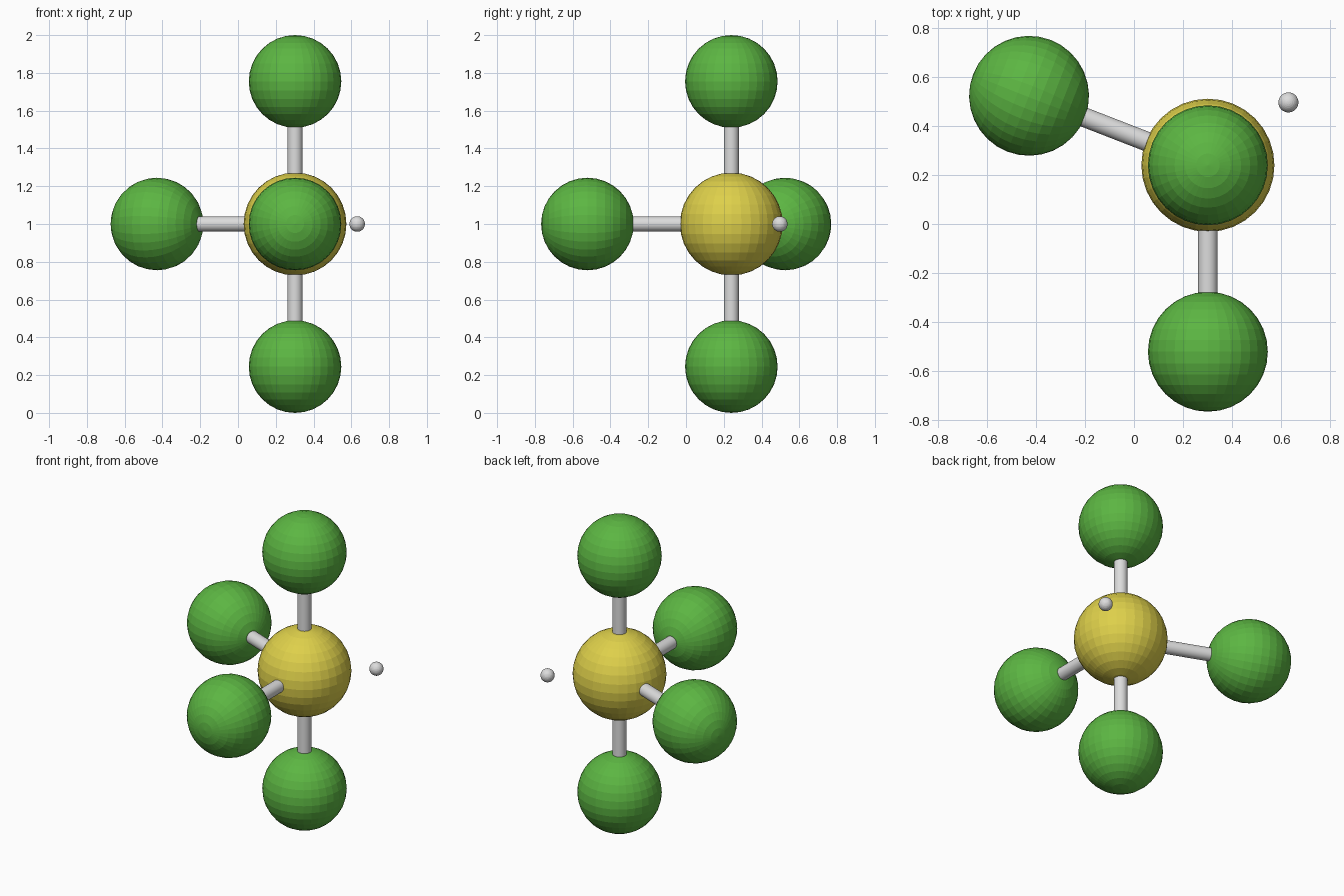
import bpy
from mathutils import Vector

if "Cube" in bpy.data.objects:
    bpy.data.objects.remove(bpy.data.objects["Cube"])


def material(name, rgb):
    m = bpy.data.materials.new(name)
    m.diffuse_color = (*rgb, 1)
    m.use_nodes = True
    m.node_tree.nodes["Principled BSDF"].inputs["Base Color"].default_value = m.diffuse_color
    return m


GREEN = material("green", (0.107, 0.468, 0.055))
YELLOW = material("yellow", (0.73, 0.63, 0.069))
GREY = material("light grey", (0.72, 0.72, 0.72))
UP = Vector((0, 0, 1))


def aim(axis):
    return UP.rotation_difference(axis).to_euler()


def ball(name, centre, radius, mat, axis=UP, segments=32, rings=16):
    bpy.ops.mesh.primitive_uv_sphere_add(segments=segments, ring_count=rings, radius=radius,
                                         location=centre, rotation=aim(axis))
    ob = bpy.context.object
    ob.name = name
    ob.data.materials.append(mat)


def stick(name, start, end, radius):
    d = end - start
    bpy.ops.mesh.primitive_cylinder_add(vertices=32, radius=radius, depth=d.length,
                                        location=(start + end) / 2, rotation=aim(d))
    ob = bpy.context.object
    ob.name = name
    ob.data.materials.append(GREY)
    bpy.ops.object.shade_smooth_by_angle()


# Central atom
centre = Vector((0.302, 0.24, 1.0))
ball("central_atom", centre, 0.272, YELLOW)

# Outer atoms with their bonds, each sphere's pole along its bond
outer = {
    "top": (0.302, 0.24, 1.755),
    "bottom": (0.302, 0.24, 0.245),
    "front": (0.302, -0.522, 1.0),
    "left": (-0.429, 0.524, 1.0),
}
for side, pos in outer.items():
    p = Vector(pos)
    ball(side + "_atom", p, 0.245, GREEN, p - centre)
    stick(side + "_bond", centre, p, 0.04)

# Small loose ball opposite the two side atoms
ball("small_ball", (0.631, 0.497, 1.0), 0.041, GREY)
